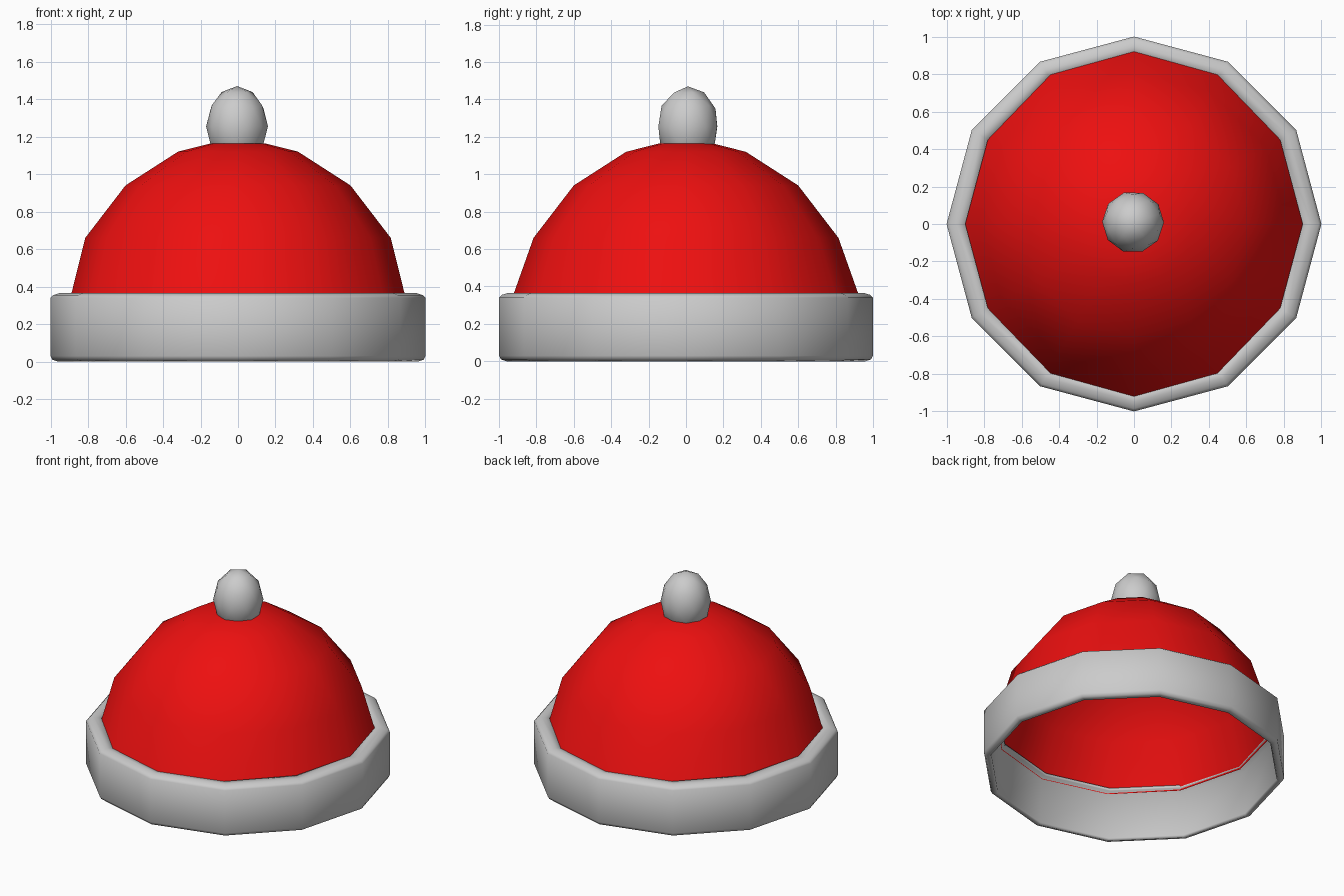
import bpy, bmesh, math
from mathutils import Matrix

if "Cube" in bpy.data.objects:
    bpy.data.objects.remove(bpy.data.objects["Cube"])

SIDES = 12


def lathe(name, profile, closed=False):
    """Revolve (rx, ry, z) points; a zero radius makes a pole."""
    bm = bmesh.new()
    rings = []
    for rx, ry, z in profile:
        if rx == 0:
            rings.append([bm.verts.new((0, 0, z))] * SIDES)
        else:
            rings.append([bm.verts.new((rx * math.cos(2 * math.pi * i / SIDES),
                                        ry * math.sin(2 * math.pi * i / SIDES), z))
                          for i in range(SIDES)])
    pairs = list(zip(rings, rings[1:]))
    if closed:
        pairs.append((rings[-1], rings[0]))
    for a, b in pairs:
        for i in range(SIDES):
            j = (i + 1) % SIDES
            corners = list(dict.fromkeys((a[i], a[j], b[j], b[i])))
            bm.faces.new(corners)
    return finish(name, bm)


def finish(name, bm):
    bmesh.ops.recalc_face_normals(bm, faces=bm.faces)
    for f in bm.faces:
        f.smooth = True
    mesh = bpy.data.meshes.new(name)
    bm.to_mesh(mesh)
    bm.free()
    obj = bpy.data.objects.new(name, mesh)
    bpy.context.collection.objects.link(obj)
    return obj


# Fluffy band: thin ring with bevelled outer edges
band = [(0.96, 0.0), (0.99, 0.01), (1.0, 0.03), (1.0, 0.34), (0.985, 0.355),
        (0.95, 0.366), (0.90, 0.366), (0.90, 0.345), (0.95, 0.335), (0.95, 0.015)]
lathe("brim", [(r, r, z) for r, z in band], closed=True)

# Red dome, slightly narrower across x at its lower edge
dome = lathe("crown", [(0.91, 0.935, 0.335), (0.887, 0.918, 0.37), (0.815, 0.815, 0.66),
                       (0.60, 0.60, 0.94), (0.32, 0.32, 1.12),
                       (0.15, 0.15, 1.163), (0, 0, 1.17)])
red = bpy.data.materials.new("red_felt")
red.diffuse_color = (0.85, 0.005, 0.005, 1)
red.use_nodes = True
red.node_tree.nodes["Principled BSDF"].inputs["Base Color"].default_value = red.diffuse_color
dome.data.materials.append(red)

# Bobble: faceted, slightly tall ball sunk into the crown
bm = bmesh.new()
bmesh.ops.create_icosphere(bm, subdivisions=2, radius=1,
                           matrix=Matrix.Translation((-0.005, 0.01, 1.255))
                           @ Matrix.Diagonal((0.165, 0.165, 0.215, 1))
                           @ Matrix.Rotation(0.3, 4, 'Z'))
finish("bobble", bm)
